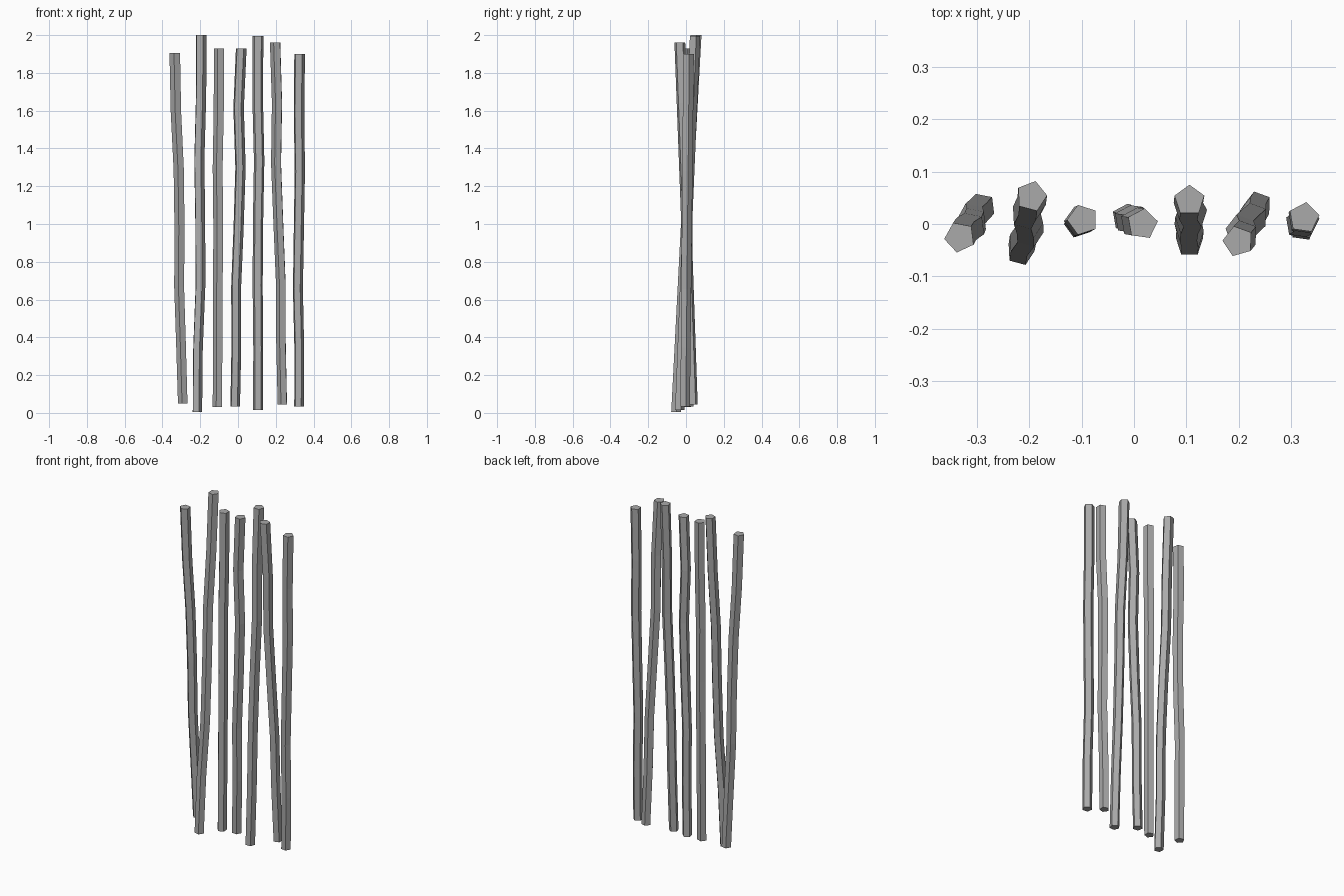
import bpy, bmesh, math

mat = bpy.data.materials.new("plain grey")
mat.diffuse_color = (0.40, 0.40, 0.40, 1)

SIDES = 5
# bottom z, top z, bottom y, top y, angle of first corner, x at evenly spaced heights
POLES = [
    (0.05, 1.905, 0.033, -0.025, 43, (-0.291, -0.300, -0.310, -0.308, -0.312, -0.327, -0.333)),
    (0.005, 2.0, -0.053, 0.053, 75, (-0.217, -0.214, -0.201, -0.202, -0.207, -0.198, -0.196)),
    (0.03, 1.93, 0.0, 0.008, 36, (-0.107, -0.105, -0.104, -0.102, -0.105, -0.099, -0.098)),
    (0.035, 1.93, 0.012, 0.0, 10, (-0.016, -0.010, -0.011, 0.002, 0.012, 0.002, 0.016)),
    (0.015, 1.995, -0.036, 0.045, 90, (0.106, 0.107, 0.104, 0.106, 0.112, 0.104, 0.106)),
    (0.045, 1.96, 0.036, -0.033, 34, (0.237, 0.230, 0.229, 0.216, 0.204, 0.209, 0.199)),
    (0.035, 1.90, -0.006, 0.012, 82, (0.322, 0.323, 0.316, 0.321, 0.326, 0.322, 0.325)),
]


def make_pole(name, z0, z1, y0, y1, angle, xs):
    """Slightly bent, slightly widening five-sided pole."""
    bm = bmesh.new()
    rings = []
    last = len(xs) - 1
    for i, x in enumerate(xs):
        t = i / last
        r = 0.027 + 0.003 * t
        cy = y0 + (y1 - y0) * t
        cz = z0 + (z1 - z0) * t
        ring = []
        for k in range(SIDES):
            a = math.radians(angle) + k * math.tau / SIDES
            ring.append(bm.verts.new((x + r * math.cos(a), cy + r * math.sin(a), cz)))
        rings.append(ring)
    for low, high in zip(rings, rings[1:]):
        for k in range(SIDES):
            n = (k + 1) % SIDES
            bm.faces.new((low[k], low[n], high[n], high[k]))
    bm.faces.new(rings[0][::-1])
    bm.faces.new(rings[-1])
    mesh = bpy.data.meshes.new(name)
    bm.to_mesh(mesh)
    bm.free()
    mesh.materials.append(mat)
    bpy.context.collection.objects.link(bpy.data.objects.new(name, mesh))


# Row of upright poles
for i, pole in enumerate(POLES):
    make_pole(f"pole_{i + 1}", *pole)
